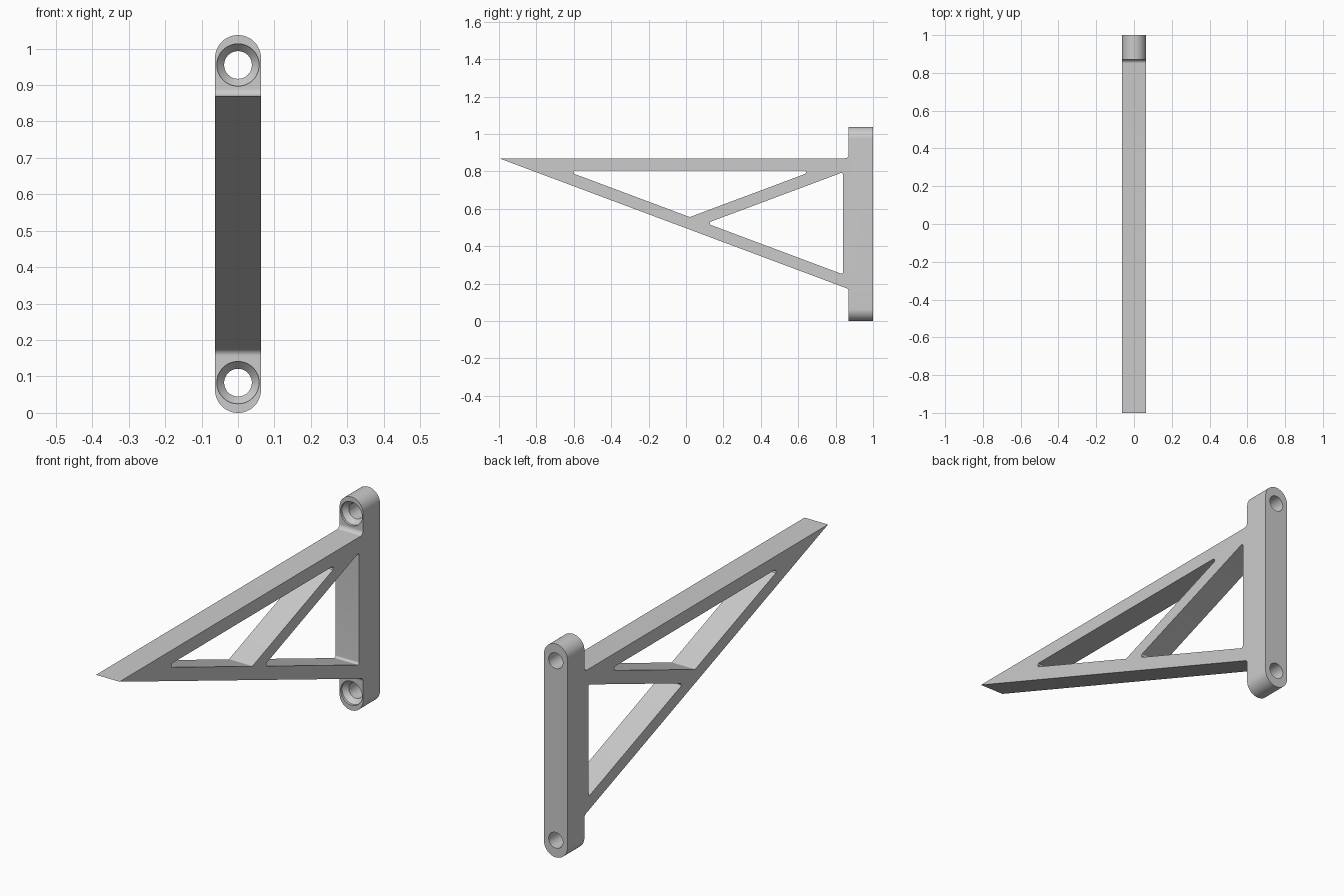
import bpy, bmesh, math
from mathutils import Vector

cube = bpy.data.objects.get("Cube")
if cube:
    bpy.data.objects.remove(cube, do_unlink=True)

HALF_W = 0.063            # half thickness of the bracket
BACK, BAR_FRONT = 1.0, 0.87
HEIGHT = 1.037
SHELF_TOP, SHELF_LOW = 0.87, 0.805
SLOPE = 0.374             # slope of both diagonals

grey = bpy.data.materials.new("plain grey")
grey.use_nodes = True
grey.diffuse_color = (0.6, 0.6, 0.6, 1)
grey.node_tree.nodes["Principled BSDF"].inputs["Base Color"].default_value = (0.6, 0.6, 0.6, 1)


def rounded(corners, segs=8):
    """Outline from (u, v, radius) corners, each filleted with its radius."""
    out = []
    for i, (u, v, r) in enumerate(corners):
        p = Vector((u, v))
        if r == 0:
            out.append(p)
            continue
        a = (Vector(corners[i - 1][:2]) - p).normalized()
        b = (Vector(corners[(i + 1) % len(corners)][:2]) - p).normalized()
        half = a.angle(b) / 2
        centre = p + (a + b).normalized() * r / math.sin(half)
        start = p + a * r / math.tan(half) - centre
        end = p + b * r / math.tan(half) - centre
        for k in range(segs + 1):
            t = k / segs
            out.append(centre + (start * (1 - t) + end * t).normalized() * r)
    return out


def prism(name, outline, axis, lo, hi):
    """Extrude an outline: (y, z) along x, or (x, z) along y."""
    bm = bmesh.new()
    place = (lambda p, d: (d, p.x, p.y)) if axis == "x" else (lambda p, d: (p.x, d, p.y))
    face = bm.faces.new([bm.verts.new(place(p, lo)) for p in outline])
    moved = bmesh.ops.extrude_face_region(bm, geom=[face])["geom"]
    shift = Vector(place(Vector((0, 0)), hi - lo))
    bmesh.ops.translate(bm, vec=shift, verts=[v for v in moved if isinstance(v, bmesh.types.BMVert)])
    return finish(name, bm)


def turned(name, z, profile, segs=48):
    """Solid of rings (y, radius) around a y-parallel axis at height z."""
    bm = bmesh.new()
    rings = [[bm.verts.new((r * math.cos(k * math.tau / segs), y, z + r * math.sin(k * math.tau / segs)))
              for k in range(segs)] for y, r in profile]
    for a, b in zip(rings, rings[1:]):
        for k in range(segs):
            n = (k + 1) % segs
            bm.faces.new((a[k], a[n], b[n], b[k]))
    bm.faces.new(rings[0])
    bm.faces.new(rings[-1])
    return finish(name, bm)


def finish(name, bm):
    bmesh.ops.recalc_face_normals(bm, faces=bm.faces[:])
    mesh = bpy.data.meshes.new(name)
    bm.to_mesh(mesh)
    bm.free()
    mesh.materials.append(grey)
    obj = bpy.data.objects.new(name, mesh)
    bpy.context.collection.objects.link(obj)
    return obj


def carve(body, tool, operation):
    """Apply a boolean and drop the tool."""
    tool.hide_render = True
    mod = body.modifiers.new(tool.name, "BOOLEAN")
    mod.operation, mod.solver, mod.object = operation, "EXACT", tool
    bpy.context.view_layer.objects.active = body
    bpy.ops.object.modifier_apply(modifier=mod.name)
    bpy.data.objects.remove(tool, do_unlink=True)


def brace(y, lift=0.0):
    """Height of the long brace's underside at y, raised by lift."""
    return SHELF_TOP - SLOPE * (y + 1) + lift


# Side silhouette: shelf arm, long brace and wall bar
body = prism("wall_bracket", rounded([
    (-1, SHELF_TOP, 0), (BAR_FRONT, brace(BAR_FRONT), 0.02), (BAR_FRONT, -0.1, 0),
    (BACK, -0.1, 0), (BACK, HEIGHT + 0.1, 0), (BAR_FRONT, HEIGHT + 0.1, 0),
    (BAR_FRONT, SHELF_TOP, 0.02)]), "x", -0.1, 0.1)

# Rounded bar ends and final thickness
stadium = prism("end_rounding", rounded([
    (-HALF_W, 0, HALF_W * 0.999), (HALF_W, 0, HALF_W * 0.999),
    (HALF_W, HEIGHT, HALF_W * 0.999), (-HALF_W, HEIGHT, HALF_W * 0.999)], 16), "y", -1.1, 1.1)
carve(body, stadium, "INTERSECT")

# Triangular openings either side of the short strut
LIFT, R = 0.067, 0.01
peak_y = 0.02
left_y = (SHELF_TOP + LIFT - SHELF_LOW) / SLOPE - 1
right_y = peak_y + (SHELF_LOW - brace(peak_y, LIFT)) / SLOPE
carve(body, prism("front_opening", rounded([
    (left_y, SHELF_LOW, R), (peak_y, brace(peak_y, LIFT), R),
    (right_y, SHELF_LOW, R)]), "x", -0.2, 0.2), "DIFFERENCE")
notch_y, wall_y = 0.109, 0.84
notch_z = brace(notch_y, LIFT)
carve(body, prism("rear_opening", rounded([
    (notch_y, notch_z, R), (wall_y, brace(wall_y, LIFT), R),
    (wall_y, notch_z + SLOPE * (wall_y - notch_y), R)]), "x", -0.2, 0.2), "DIFFERENCE")

# Countersunk screw holes
for z in (0.083, 0.955):
    carve(body, turned("screw_hole", z, [
        (BAR_FRONT - 0.02, 0.058), (BAR_FRONT + 0.012, 0.058),
        (BAR_FRONT + 0.035, 0.038), (BACK + 0.1, 0.038)]), "DIFFERENCE")

# Smooth curves, crisp edges
bpy.ops.object.select_all(action="DESELECT")
body.select_set(True)
bpy.context.view_layer.objects.active = body
bpy.ops.object.shade_smooth_by_angle(angle=math.radians(30))
